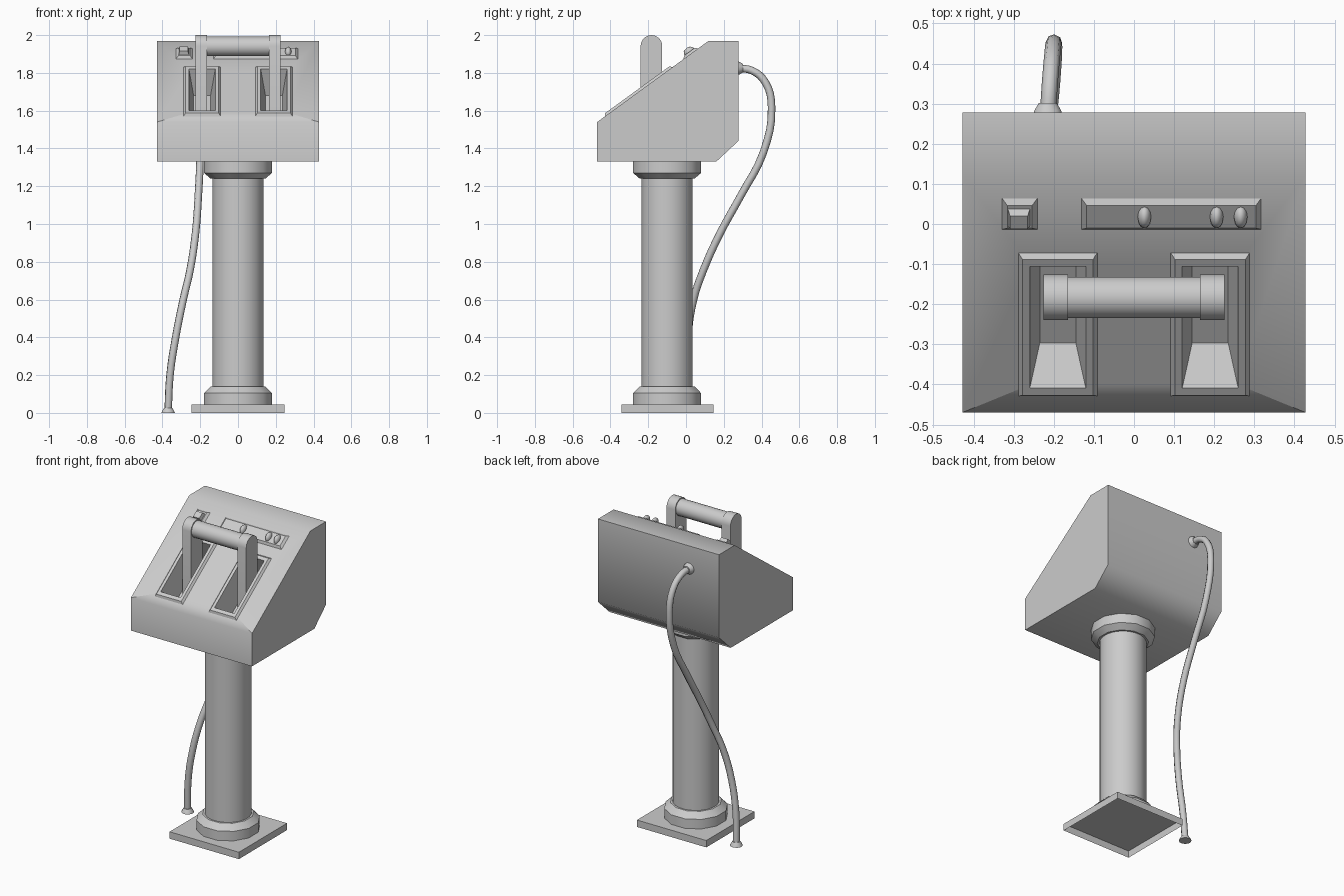
import bpy, bmesh, math
from mathutils import Matrix, Vector

cube = bpy.data.objects.get("Cube")
if cube:
    bpy.data.objects.remove(cube, do_unlink=True)

grey = bpy.data.materials.new("plain grey")
grey.use_nodes = True
grey.diffuse_color = (0.6, 0.6, 0.6, 1)
grey.node_tree.nodes["Principled BSDF"].inputs["Base Color"].default_value = (0.6, 0.6, 0.6, 1)


def activate(ob):
    bpy.ops.object.select_all(action='DESELECT')
    ob.select_set(True)
    bpy.context.view_layer.objects.active = ob


def shade(ob, angle=35):
    activate(ob)
    bpy.ops.object.shade_smooth_by_angle(angle=math.radians(angle))


def make(name, bm, angle=35):
    bmesh.ops.recalc_face_normals(bm, faces=bm.faces)
    mesh = bpy.data.meshes.new(name)
    bm.to_mesh(mesh)
    bm.free()
    ob = bpy.data.objects.new(name, mesh)
    bpy.context.collection.objects.link(ob)
    mesh.materials.append(grey)
    shade(ob, angle)
    return ob


def extrude_x(name, profile, x0, x1, angle=35):
    """Prism along x from a (y, z) outline."""
    bm = bmesh.new()
    face = bm.faces.new([bm.verts.new((x0, y, z)) for y, z in profile])
    geom = bmesh.ops.extrude_face_region(bm, geom=[face])["geom"]
    moved = [v for v in geom if isinstance(v, bmesh.types.BMVert)]
    bmesh.ops.translate(bm, verts=moved, vec=(x1 - x0, 0, 0))
    return make(name, bm, angle)


def lathe(name, profile, matrix, sides):
    """Closed turned solid from (radius, height) rings."""
    bm = bmesh.new()
    rings = []
    for r, h in profile:
        turn = [2 * math.pi * (i + 0.5) / sides for i in range(sides)]
        rings.append([bm.verts.new(matrix @ Vector((r * math.cos(a), r * math.sin(a), h))) for a in turn])
    for low, high in zip(rings, rings[1:]):
        for i in range(sides):
            j = (i + 1) % sides
            bm.faces.new((low[i], low[j], high[j], high[i]))
    bm.faces.new(rings[0])
    bm.faces.new(rings[-1])
    return make(name, bm)


# Sloping control face: local x across, y up the slope, z outward
tilt = math.atan2(0.43, 0.59)
slope = Matrix.Translation((0, -0.47, 1.54)) @ Matrix.Rotation(tilt, 4, 'X')


def frustum(name, cx, cv, bottom, top, w0, w1):
    """Tapered block on the slope; bottom and top are (width, length)."""
    bm = bmesh.new()
    bmesh.ops.create_cube(bm, size=1)
    for v in bm.verts:
        size, w = (top, w1) if v.co.z > 0 else (bottom, w0)
        v.co = slope @ Vector((cx + v.co.x * size[0], cv + v.co.y * size[1], w))
    return make(name, bm)


def cut(ob, cutter, angle):
    activate(ob)
    mod = ob.modifiers.new("cut", 'BOOLEAN')
    mod.operation, mod.solver, mod.object = 'DIFFERENCE', 'EXACT', cutter
    bpy.ops.object.modifier_apply(modifier=mod.name)
    shade(ob, angle)


# Base plate, open underneath
bm = bmesh.new()
bmesh.ops.create_cube(bm, size=1, matrix=Matrix.Translation((0, -0.098, 0.022)) @ Matrix.Diagonal((0.49, 0.486, 0.044, 1)))
bmesh.ops.delete(bm, geom=[min(bm.faces, key=lambda f: f.calc_center_median().z)], context='FACES_ONLY')
make("base_plate", bm)

# Column with collars
post = Matrix.Translation((0, -0.1, 0))
lathe("column", [(0.136, 0.06), (0.136, 1.32)], post, 20)
lathe("lower_collar", [(0.186, 0.044), (0.186, 0.105), (0.15, 0.14)], post, 12)
lathe("upper_collar", [(0.15, 1.24), (0.186, 1.27), (0.186, 1.332)], post, 12)

# Console housing
housing = extrude_x("housing", [(-0.47, 1.33), (0.16, 1.33), (0.278, 1.44), (0.278, 1.97), (0.12, 1.97), (-0.47, 1.54)],
                    -0.428, 0.428, 60)

# Lever slots with raised rims, and the lever arms standing in them
for side, word in ((-1, "right"), (1, "left")):
    x = side * 0.19
    rim = frustum(word + "_slot_rim", x, 0.272, (0.2, 0.445), (0.176, 0.42), -0.002, 0.013)
    cutter = frustum(word + "_slot_cutter", x, 0.272, (0.09, 0.32), (0.142, 0.378), -0.14, 0.02)
    cut(housing, cutter, 60)
    cut(rim, cutter, 35)
    bpy.data.objects.remove(cutter, do_unlink=True)
    arc = [math.pi * i / 12 for i in range(13)]
    arm = [(-0.183 + 0.057 * math.cos(a), 1.943 + 0.057 * math.sin(a)) for a in arc]
    extrude_x(word + "_lever_arm", arm + [(-0.24, 1.5), (-0.126, 1.5)], side * 0.164, side * 0.226)

# Grip bar between the arms
grip = Matrix.Translation((0, -0.183, 1.94)) @ Matrix.Rotation(math.pi / 2, 4, 'Y')
lathe("grip", [(0.052, -0.17), (0.052, 0.17)], grip, 20)

# Raised control panels
for name, x, width in (("small_panel", -0.285, 0.092), ("long_panel", 0.093, 0.452)):
    frustum(name, x, 0.613, (width, 0.1), (width - 0.03, 0.07), -0.002, 0.013)
frustum("square_button", -0.287, 0.611, (0.056, 0.054), (0.044, 0.04), 0.01, 0.034)

# Oval buttons
for i, x in enumerate((0.026, 0.206, 0.266)):
    bm = bmesh.new()
    bmesh.ops.create_uvsphere(bm, u_segments=12, v_segments=8, radius=1,
                              matrix=slope @ Matrix.Translation((x, 0.613, 0.012)) @ Matrix.Diagonal((0.017, 0.031, 0.026, 1)))
    make("oval_button_%d" % (i + 1), bm, 60)

# Cable from the back of the housing to the floor
path = [(-0.215, 0.27, 1.825), (-0.21, 0.35, 1.812), (-0.204, 0.42, 1.75), (-0.2, 0.453, 1.62),
        (-0.2, 0.41, 1.38), (-0.21, 0.29, 1.15), (-0.225, 0.18, 0.95), (-0.255, 0.09, 0.75),
        (-0.29, 0.04, 0.6), (-0.33, 0.01, 0.4), (-0.36, 0.01, 0.2), (-0.37, 0.02, 0.01)]
curve = bpy.data.curves.new("cable", 'CURVE')
curve.dimensions = '3D'
curve.bevel_depth, curve.bevel_resolution, curve.resolution_u = 0.02, 2, 4
spline = curve.splines.new('BEZIER')
spline.bezier_points.add(len(path) - 1)
for point, co in zip(spline.bezier_points, path):
    point.co = co
    point.handle_left_type = point.handle_right_type = 'AUTO'
curve.materials.append(grey)
cable = bpy.data.objects.new("cable", curve)
bpy.context.collection.objects.link(cable)
activate(cable)
bpy.ops.object.convert(target='MESH')
shade(cable, 60)

# Flared cable ends
flare = [(0.037, 0), (0.034, 0.008), (0.023, 0.026)]
lathe("cable_foot", flare, Matrix.Translation((-0.37, 0.02, 0)), 12)
lathe("cable_plug", flare, Matrix.Translation((-0.215, 0.276, 1.825)) @ Matrix.Rotation(-math.pi / 2, 4, 'X'), 12)
